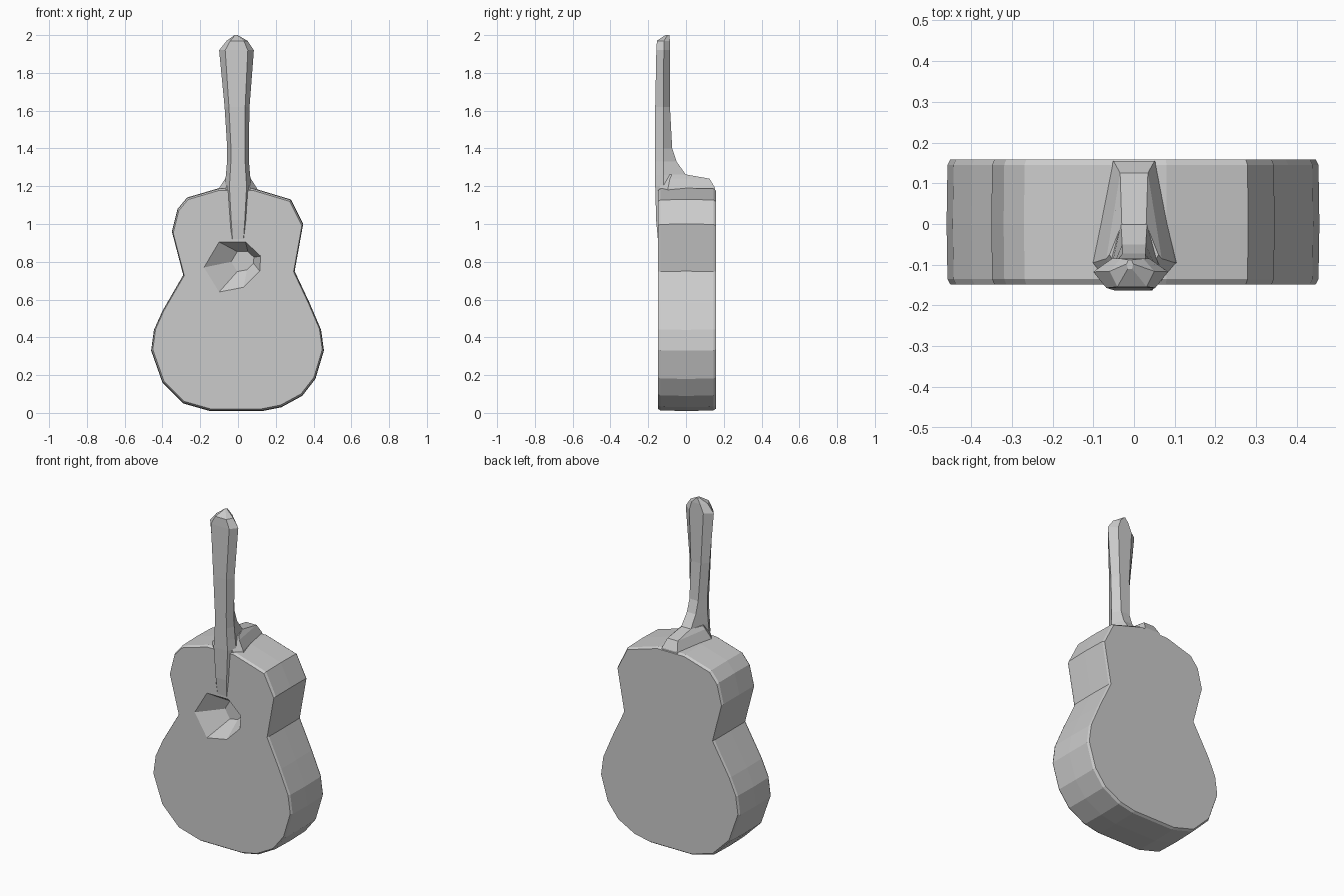
import bpy
import bmesh
from mathutils import Vector

cube = bpy.data.objects.get("Cube")
if cube:
    bpy.data.objects.remove(cube)

GREY = (0.6, 0.6, 0.6, 1.0)
mat = bpy.data.materials.new("plain grey")
mat.use_nodes = True
mat.diffuse_color = GREY
bsdf = next(n for n in mat.node_tree.nodes if n.type == 'BSDF_PRINCIPLED')
bsdf.inputs["Base Color"].default_value = GREY


def finish(bm, name):
    bmesh.ops.recalc_face_normals(bm, faces=bm.faces[:])
    mesh = bpy.data.meshes.new(name)
    bm.to_mesh(mesh)
    bm.free()
    mesh.materials.append(mat)
    obj = bpy.data.objects.new(name, mesh)
    bpy.context.collection.objects.link(obj)
    return obj


def add_ring(bm, points):
    return [bm.verts.new(p) for p in points]


def bridge(bm, a, b):
    n = len(a)
    for i in range(n):
        j = (i + 1) % n
        bm.faces.new((a[i], a[j], b[j], b[i]))


# Body: waisted outline (x, z) lofted through thin chamfers front and back
right = [(0.13, 0.01), (0.23, 0.03), (0.34, 0.09), (0.41, 0.18), (0.455, 0.33),
         (0.44, 0.44), (0.38, 0.58), (0.3, 0.75), (0.345, 1.0), (0.28, 1.13), (0.08, 1.19)]
left = [(-0.1, 1.19), (-0.27, 1.14), (-0.32, 1.08), (-0.35, 0.96), (-0.29, 0.73),
        (-0.4, 0.54), (-0.445, 0.44), (-0.46, 0.33), (-0.4, 0.16), (-0.29, 0.05), (-0.15, 0.01)]
outline = right + left


def body_ring(y, s):
    return [(x * s, y, 0.6 + (z - 0.6) * s) for x, z in outline]


bm = bmesh.new()
FRONT, BACK = -0.148, 0.158
rings = [add_ring(bm, body_ring(y, s)) for y, s in
         ((FRONT, 0.98), (-0.135, 0.995), (0.0, 1.0), (0.145, 0.995), (BACK, 0.98))]
for a, b in zip(rings, rings[1:]):
    bridge(bm, a, b)
bm.faces.new(rings[-1])

# Sound hole: faceted hollow, steep at the upper right and shallow at the left
hole = [(-0.1, 0.905), (0.04, 0.905), (0.12, 0.83), (0.115, 0.75),
        (0.03, 0.665), (-0.1, 0.64), (-0.18, 0.77)]
rim = add_ring(bm, [(x, FRONT, z) for x, z in hole])
centre = Vector((0.06, -0.07, 0.82))
floor = add_ring(bm, [v.co.lerp(centre, 0.6) for v in rim])
for v in floor:
    v.co.y = centre.y
bridge(bm, rim, floor)
bm.faces.new(floor)

# Front face filled between the outline and the rim of the hole
edges = []
for loop in (rings[0], rim):
    for i, v in enumerate(loop):
        w = loop[(i + 1) % len(loop)]
        edges.append(bm.edges.get((v, w)) or bm.edges.new((v, w)))
bmesh.ops.triangle_fill(bm, use_beauty=True, edges=edges, normal=(0, -1, 0))
finish(bm, "body")


# Six-sided lofts, each row: z, centre x, half width, front y, back y
def loft(name, rows):
    bm = bmesh.new()
    loops = []
    for z, cx, w, yf, yb in rows:
        ym = yf + min(0.045, (yb - yf) * 0.55)
        loops.append(add_ring(bm, [
            (cx - w, ym, z), (cx - w * 0.65, yf, z), (cx + w * 0.65, yf, z),
            (cx + w, ym, z), (cx + w * 0.5, yb, z), (cx - w * 0.5, yb, z)]))
    for a, b in zip(loops, loops[1:]):
        bridge(bm, a, b)
    bm.faces.new(loops[0])
    bm.faces.new(loops[-1])
    return finish(bm, name)


loft("neck_and_head", [
    (1.2, 0.0, 0.07, -0.163, 0.05),
    (1.26, 0.0, 0.064, -0.163, 0.0),
    (1.33, 0.0, 0.058, -0.163, -0.05),
    (1.4, 0.0, 0.057, -0.163, -0.073),
    (1.62, -0.005, 0.066, -0.163, -0.085),
    (1.92, -0.008, 0.092, -0.157, -0.085),
    (1.97, -0.005, 0.055, -0.154, -0.085),
    (2.0, -0.01, 0.008, -0.11, -0.088)])

# Heel block sloping across the top of the body
loft("neck_heel", [
    (1.12, 0.0, 0.13, -0.14, 0.155),
    (1.19, 0.0, 0.1, -0.14, 0.154),
    (1.24, 0.0, 0.068, -0.13, 0.125),
    (1.262, 0.0, 0.06, -0.12, 0.0)])

# Fingerboard end fading into the front of the body
loft("fingerboard_end", [
    (0.92, 0.0, 0.045, -0.149, -0.12),
    (1.02, 0.0, 0.055, -0.158, -0.1),
    (1.2, 0.0, 0.07, -0.163, -0.05)])
